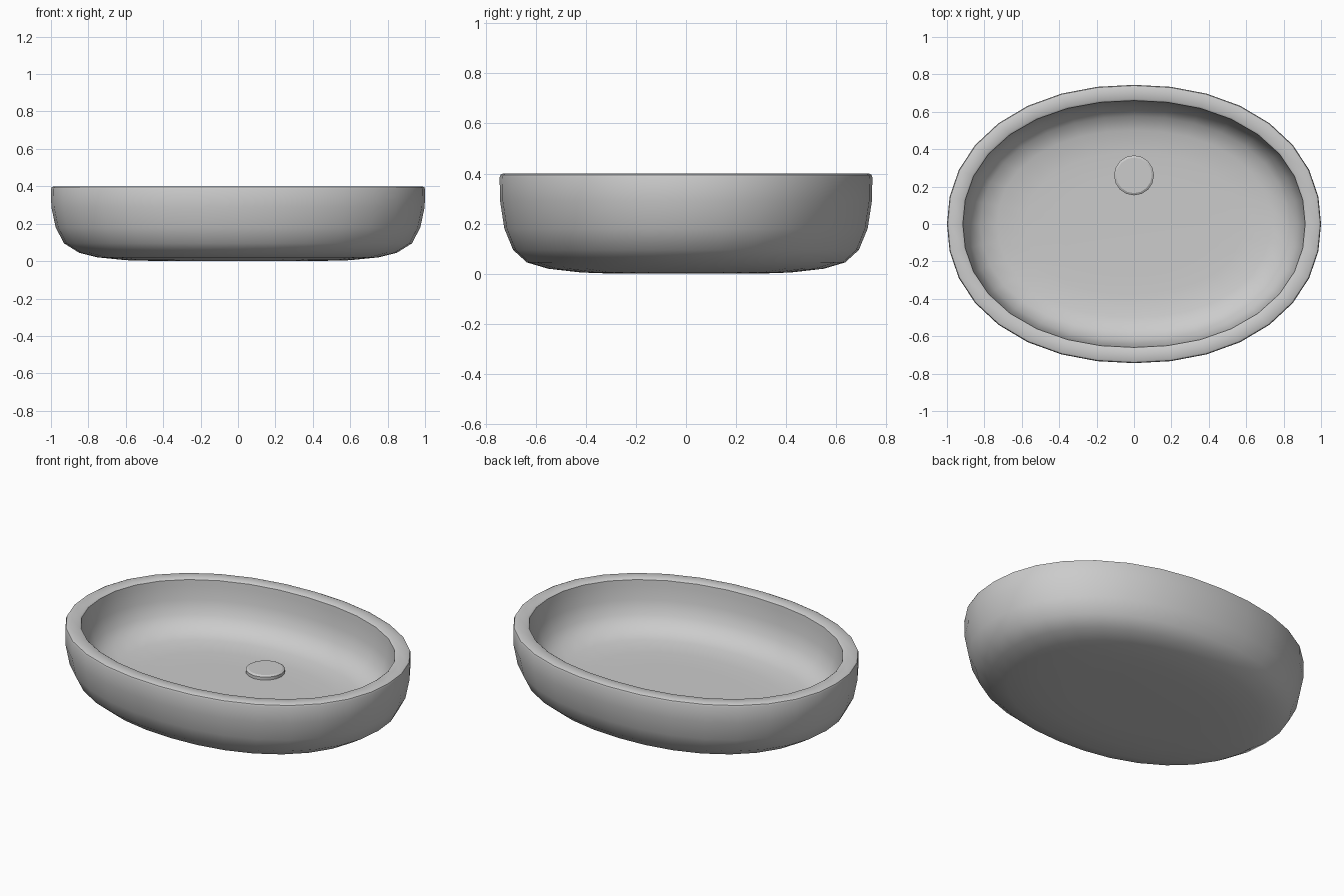
import bpy, bmesh, math

cube = bpy.data.objects.get("Cube")
if cube:
    bpy.data.objects.remove(cube, do_unlink=True)

mat = bpy.data.materials.new("grey_ceramic")
mat.use_nodes = True
mat.diffuse_color = (0.6, 0.6, 0.6, 1)
mat.node_tree.nodes["Principled BSDF"].inputs["Base Color"].default_value = (0.6, 0.6, 0.6, 1)


def oval_loft(name, rings, sides, power, centre=(0, 0, 0), smooth=40):
    """Loft closed rings (half width, half depth, height), capped at both ends."""
    bm = bmesh.new()
    loops = []
    for rx, ry, z in rings:
        loop = []
        for i in range(sides):
            a = math.tau * i / sides
            c, s = math.cos(a), math.sin(a)
            r = (abs(c) ** power + abs(s) ** power) ** (-1 / power)
            loop.append(bm.verts.new((rx * r * c, ry * r * s, z)))
        loops.append(loop)
    for low, high in zip(loops, loops[1:]):
        for i in range(sides):
            j = (i + 1) % sides
            bm.faces.new((low[i], low[j], high[j], high[i]))
    bm.faces.new(loops[0][::-1])
    bm.faces.new(loops[-1])
    bmesh.ops.recalc_face_normals(bm, faces=bm.faces)
    mesh = bpy.data.meshes.new(name)
    bm.to_mesh(mesh)
    bm.free()
    obj = bpy.data.objects.new(name, mesh)
    obj.location = centre
    mesh.materials.append(mat)
    bpy.context.collection.objects.link(obj)
    bpy.ops.object.select_all(action='DESELECT')
    obj.select_set(True)
    bpy.context.view_layer.objects.active = obj
    bpy.ops.object.shade_smooth_by_angle(angle=math.radians(smooth))
    return obj


# Basin: underside, outer wall, rounded rim, inner wall, floor
basin_profile = [
    (0.40, 0.28, 0.0), (0.60, 0.42, 0.005), (0.75, 0.55, 0.02),
    (0.85, 0.635, 0.045), (0.93, 0.69, 0.095), (0.975, 0.725, 0.18),
    (0.998, 0.742, 0.29), (1.0, 0.744, 0.385), (0.996, 0.74, 0.395),
    (0.985, 0.73, 0.4), (0.925, 0.67, 0.4), (0.915, 0.66, 0.393),
    (0.912, 0.657, 0.36), (0.90, 0.648, 0.28), (0.875, 0.625, 0.20),
    (0.82, 0.575, 0.14), (0.73, 0.50, 0.112), (0.58, 0.38, 0.102),
    (0.40, 0.26, 0.10),
]
oval_loft("basin", basin_profile, 32, 2.15)

# Drain cover: short disc with a chamfered edge
drain_profile = [(0.107, 0.107, -0.02), (0.107, 0.107, 0.018),
                 (0.095, 0.095, 0.025)]
oval_loft("drain_cover", drain_profile, 16, 2, (0, 0.26, 0.10), 25)
